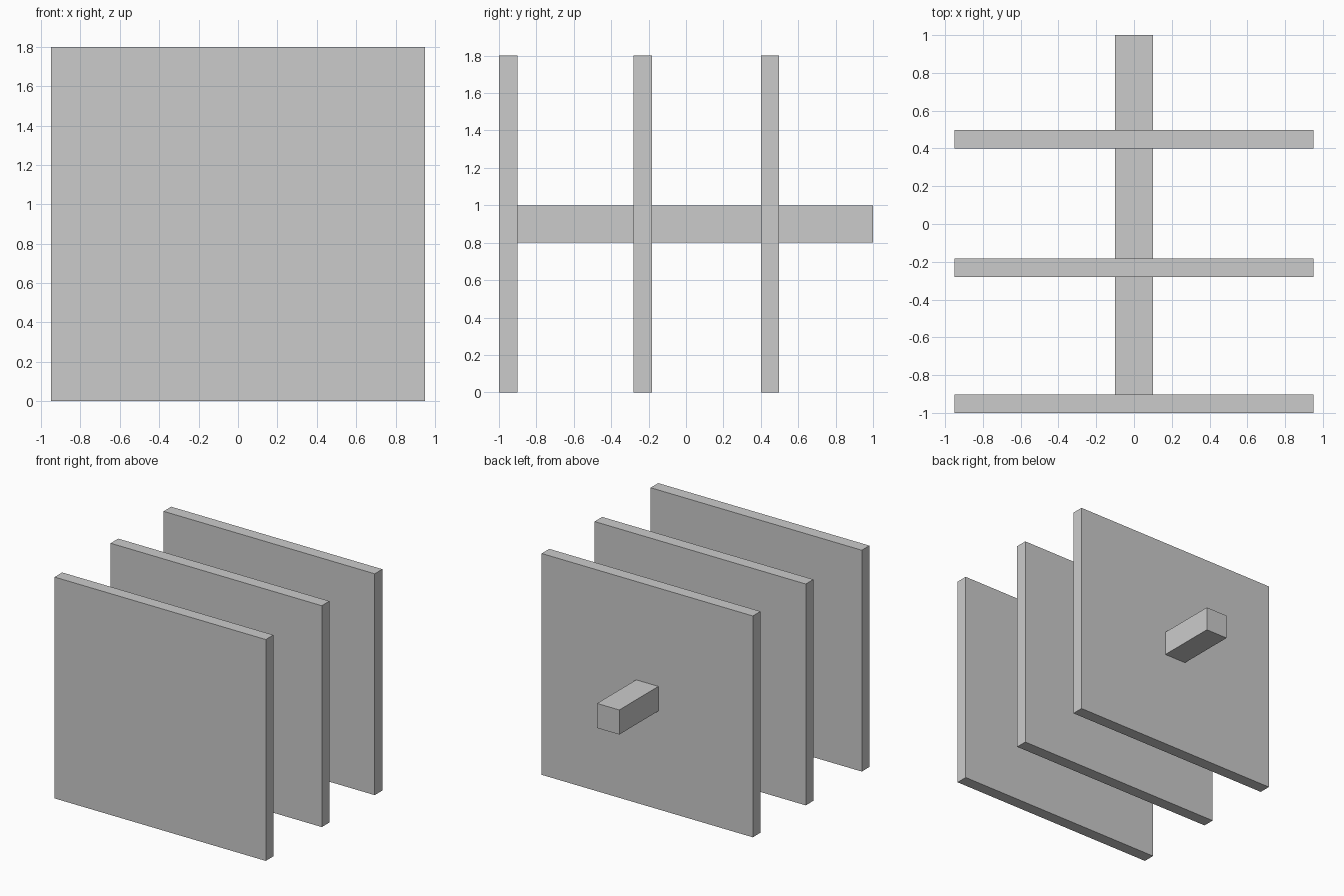
import bpy

if "Cube" in bpy.data.objects:
    bpy.data.objects.remove(bpy.data.objects["Cube"])


def box(name, lo, hi):
    """Axis-aligned box between two corners."""
    centre = [(a + b) / 2 for a, b in zip(lo, hi)]
    bpy.ops.mesh.primitive_cube_add(size=1, location=centre)
    obj = bpy.context.object
    obj.name = name
    obj.scale = [b - a for a, b in zip(lo, hi)]
    bpy.ops.object.transform_apply(location=False, rotation=False, scale=True)
    return obj


# Three upright plates, front to back
plates = {"front_plate": -1.0, "middle_plate": -0.28, "rear_plate": 0.4}
for name, y in plates.items():
    box(name, (-0.95, y, 0), (0.95, y + 0.098, 1.8))

# Square bar running through the plates and out at the back
box("connecting_bar", (-0.1, -0.905, 0.8), (0.1, 1.0, 1.0))
